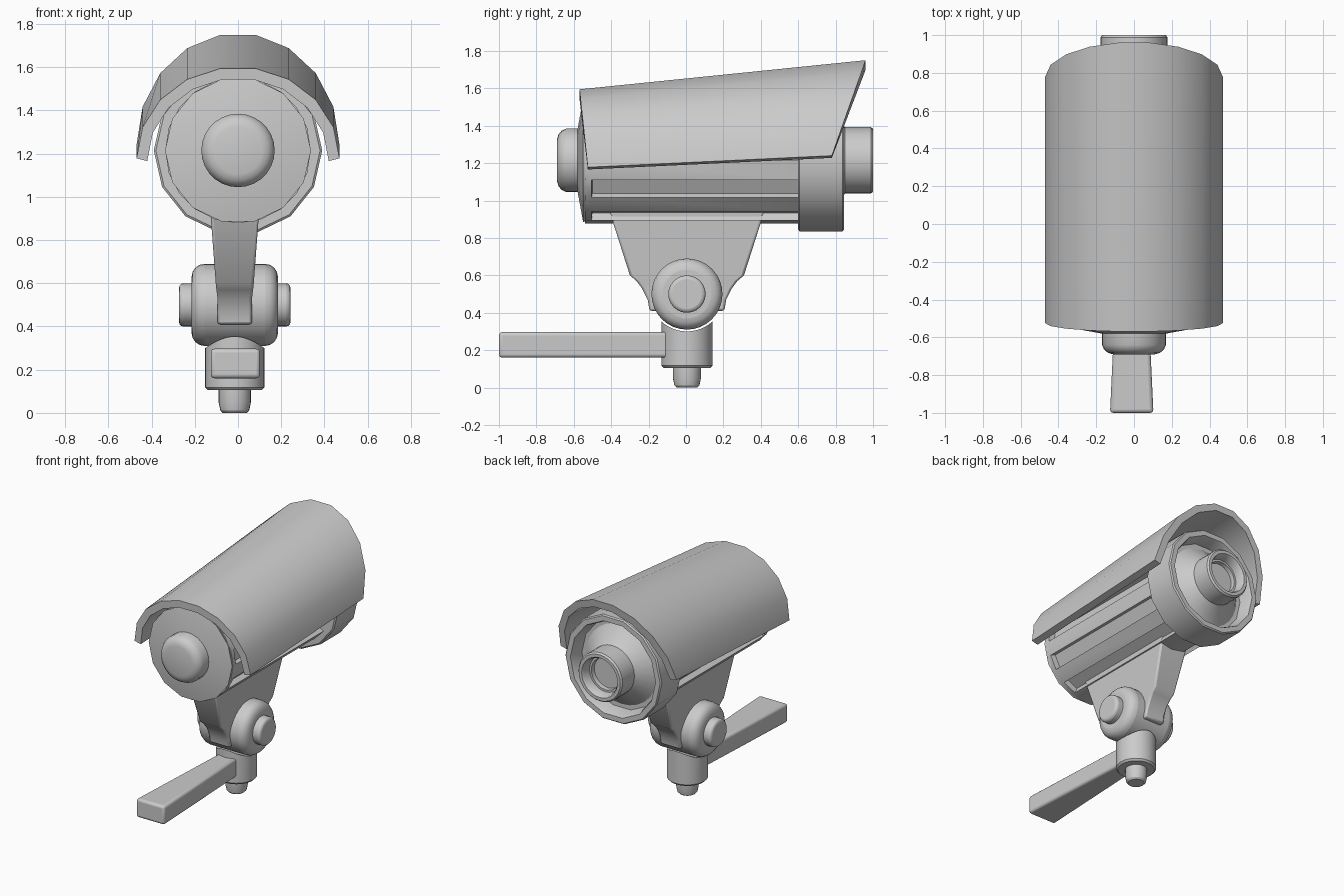
import bpy, bmesh
from math import sin, cos, pi, radians, sqrt

if "Cube" in bpy.data.objects:
    bpy.data.objects.remove(bpy.data.objects["Cube"])

CZ = 1.215      # height of the camera axis
CX = -0.015     # slight sideways offset of the mount


def finish(bm, name, bevel=0.0, segments=2):
    bmesh.ops.recalc_face_normals(bm, faces=bm.faces)
    me = bpy.data.meshes.new(name)
    bm.to_mesh(me)
    bm.free()
    ob = bpy.data.objects.new(name, me)
    bpy.context.collection.objects.link(ob)
    bpy.ops.object.select_all(action='DESELECT')
    ob.select_set(True)
    bpy.context.view_layer.objects.active = ob
    bpy.ops.object.shade_smooth_by_angle(angle=radians(32))
    if bevel:
        m = ob.modifiers.new("bevel", 'BEVEL')
        m.width, m.segments = bevel, segments
        m.limit_method, m.angle_limit = 'ANGLE', radians(40)
    return ob


def loft_bm(rings, caps=True):
    """Skin a list of equal-length closed rings of points."""
    bm = bmesh.new()
    vs = [[bm.verts.new(p) for p in r] for r in rings]
    n = len(rings[0])
    for a, b in zip(vs, vs[1:]):
        for i in range(n):
            k = (i + 1) % n
            bm.faces.new((a[i], a[k], b[k], b[i]))
    if caps:
        bm.faces.new(vs[0])
        bm.faces.new(vs[-1])
    bm.faces.ensure_lookup_table()
    return bm


def circle(axis, c, h, r, n, phase=0.0):
    pts = []
    for i in range(n):
        a = 2 * pi * (i + phase) / n
        u, v = r * sin(a), r * cos(a)
        pts.append({'x': (h, c[1] + u, c[2] + v),
                    'y': (c[0] + u, h, c[2] + v),
                    'z': (c[0] + u, c[1] + v, h)}[axis])
    return pts


def lathe(name, axis, c, profile, n, phase=0.0, bevel=0.0, segments=2):
    """Turn (position, radius) pairs around an axis through c."""
    bm = loft_bm([circle(axis, c, h, r, n, phase) for h, r in profile])
    return finish(bm, name, bevel, segments)


axis_c = (0, 0, CZ)

# Slotted body: 20-sided tube with alternate faces pushed in
N = 20
bm = loft_bm([circle('y', axis_c, y, 0.337, N) for y in (-0.54, -0.505, 0.64)])
slots = [bm.faces[N + i] for k in (2, 4, 6, 8) for i in (k, N - 1 - k)]
bmesh.ops.recalc_face_normals(bm, faces=bm.faces)
bmesh.ops.inset_individual(bm, faces=slots, thickness=0.006, depth=-0.04)
finish(bm, "body")

# Rear cap and rounded rear knob
lathe("rear_cap", 'y', axis_c, [(-0.52, 0.33), (-0.55, 0.338), (-0.58, 0.17)], 14, 0.5)
lathe("rear_knob", 'y', axis_c,
      [(-0.55, 0.17), (-0.64, 0.17), (-0.665, 0.158), (-0.682, 0.138), (-0.69, 0.11)], 28)

# Front collar with recessed interior
lathe("front_collar", 'y', axis_c,
      [(0.6, 0.33), (0.6, 0.38), (0.608, 0.39), (0.836, 0.39), (0.845, 0.382),
       (0.845, 0.345), (0.82, 0.335), (0.74, 0.325)], 14, 0.5)

# Lens cone and hollow lens tube
lathe("lens_tube", 'y', axis_c,
      [(0.735, 0.30), (0.75, 0.275), (0.85, 0.178), (0.988, 0.178), (1.0, 0.168),
       (1.0, 0.145), (0.985, 0.135), (0.93, 0.13), (0.93, 0.115), (0.90, 0.112)], 28)

# Sun visor: half shell, taller at the lens end, with slanted ends
def visor_ring(base, h, y_top, y_low):
    def pt(a, half_w, hh, drop):
        t = cos(a)
        return (half_w * sin(a), y_low + (y_top - y_low) * t, base - drop + hh * t)
    angles = [radians(d) for d in range(-90, 91, 20)]
    return ([pt(a, 0.47, h, 0) for a in angles]
            + [pt(a, 0.42, h - 0.04, 0.012) for a in reversed(angles)])

finish(loft_bm([visor_ring(1.178, 0.423, -0.57, -0.525),
                visor_ring(1.24, 0.518, 0.963, 0.78)]), "sun_visor")

# Bracket plate widening up to the body
def rect(z, hy, hx):
    return [(CX + sx * hx, sy * hy + 0.005, z)
            for sx, sy in ((-1, -1), (1, -1), (1, 1), (-1, 1))]

plate = [(0.41, 0.2, 0.08), (0.47, 0.21, 0.08), (0.53, 0.24, 0.08), (0.57, 0.27, 0.085),
         (0.6, 0.305, 0.088), (0.96, 0.42, 0.115)]
finish(loft_bm([rect(*p) for p in plate]), "bracket_plate", 0.012)

# Pivot barrel and its axle ends
pivot = (0, 0.005, 0.5)
lathe("pivot_barrel", 'x', pivot, [(CX - 0.2, 0.19), (CX + 0.2, 0.19)], 32, 0, 0.06, 4)
lathe("pivot_axle", 'x', pivot, [(CX - 0.258, 0.1), (CX + 0.258, 0.1)], 24, 0, 0.02, 3)

# Stem with a saddle-shaped top that cradles the barrel
n = 32
stem_c = (CX, 0.005, 0)
saddle = [(x, y, 0.5 - sqrt(0.2 ** 2 - (y - 0.005) ** 2))
          for x, y, _ in circle('z', stem_c, 0, 0.137, n)]
bm = loft_bm([circle('z', stem_c, 0.105, 0.125, n),
              circle('z', stem_c, 0.118, 0.137, n), saddle], caps=False)
bm.verts.ensure_lookup_table()
bm.faces.new(bm.verts[:n])
top = bm.verts[2 * n:]
for i in range(n // 2):
    quad = [top[i], top[i + 1], top[(n - i - 1) % n], top[(n - i) % n]]
    bm.faces.new(list(dict.fromkeys(quad)))
finish(bm, "stem")

# Peg under the stem
lathe("peg", 'z', stem_c, [(0, 0.055), (0.012, 0.067), (0.05, 0.075), (0.12, 0.075)], 24)

# Wall arm, flaring toward its free end
arm = []
for y, hx in ((-1.0, 0.115), (-0.05, 0.07)):
    arm.append([(CX + 0.003 + sx * hx, y, z)
                for sx, z in ((-1, 0.16), (1, 0.16), (1, 0.297), (-1, 0.297))])
finish(loft_bm(arm), "wall_arm", 0.018, 3)
